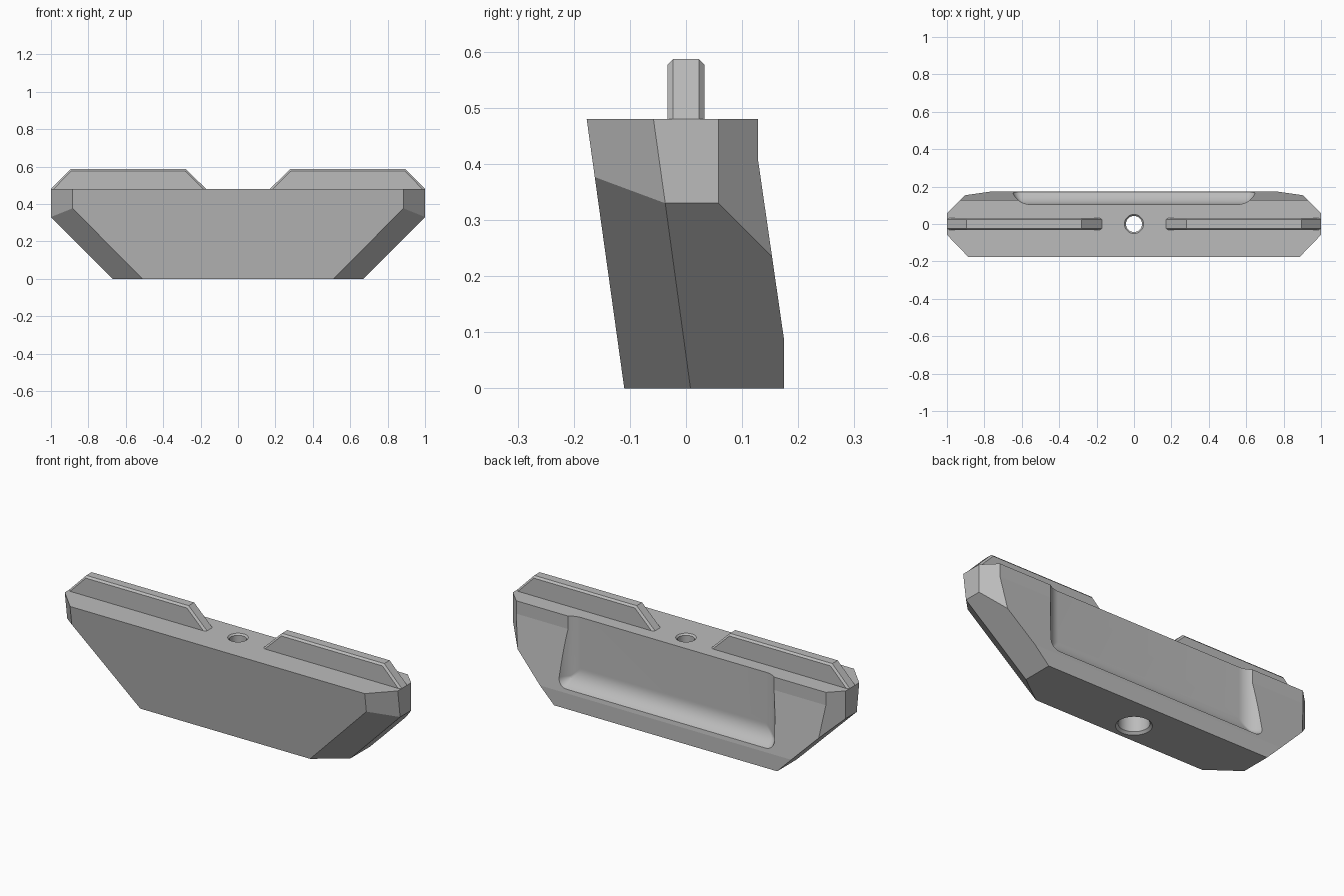
import bpy, bmesh, math
from mathutils import Vector

if "Cube" in bpy.data.objects:
    bpy.data.objects.remove(bpy.data.objects["Cube"])

grey = bpy.data.materials.new("plain_grey")
grey.diffuse_color = (0.5, 0.5, 0.5, 1)
grey.use_nodes = True
grey.node_tree.nodes["Principled BSDF"].inputs["Base Color"].default_value = grey.diffuse_color


def make_object(name, bm):
    bmesh.ops.recalc_face_normals(bm, faces=bm.faces)
    mesh = bpy.data.meshes.new(name)
    bm.to_mesh(mesh)
    bm.free()
    mesh.materials.append(grey)
    ob = bpy.data.objects.new(name, mesh)
    bpy.context.collection.objects.link(ob)
    return ob


def loft(rings):
    """Skin closed rings of points and cap both ends."""
    bm = bmesh.new()
    vs = [[bm.verts.new(p) for p in r] for r in rings]
    n = len(vs[0])
    for a, b in zip(vs, vs[1:]):
        for i in range(n):
            j = (i + 1) % n
            bm.faces.new((a[i], a[j], b[j], b[i]))
    bm.faces.new(vs[0])
    bm.faces.new(vs[-1])
    return bm


def activate(ob):
    bpy.ops.object.select_all(action='DESELECT')
    ob.select_set(True)
    bpy.context.view_layer.objects.active = ob


def cut(ob, cutter):
    mod = ob.modifiers.new("cut", 'BOOLEAN')
    mod.operation, mod.solver, mod.object = 'DIFFERENCE', 'EXACT', cutter
    activate(ob)
    bpy.ops.object.modifier_apply(modifier=mod.name)
    bpy.data.objects.remove(cutter)


# Body: leaning cross-section swept across, then trimmed by chamfer planes
section = [(-.11, 0), (.175, 0), (.175, .085), (.128, .41), (.128, .48), (-.177, .48)]
bm = loft([[(x, y, z) for y, z in section] for x in (-1, 1)])
chamfers = [
    ((.67, 0, 0), (1, 0, .33), (1, .1, .33)),                    # underside slope
    ((1, .058, .48), (1, .058, .33), (.93, .128, .48)),          # back corner
    ((1, -.058, .48), (1, -.037, .33), (.885, -.177, .48)),      # upper front corner
    ((1, -.037, .33), (.67, .008, 0), (.51, -.11, 0)),           # lower front corner
]
for side in (-1, 1):
    for pts in chamfers:
        a, b, c = [Vector((x * side, y, z)) for x, y, z in pts]
        normal = (b - a).cross(c - a).normalized()
        if normal.dot(Vector((0, 0, .24)) - a) > 0:
            normal = -normal
        res = bmesh.ops.bisect_plane(
            bm, geom=bm.verts[:] + bm.edges[:] + bm.faces[:], dist=1e-5,
            plane_co=a, plane_no=normal, clear_outer=True)
        edges = [e for e in res['geom_cut']
                 if isinstance(e, bmesh.types.BMEdge) and e.is_boundary]
        bmesh.ops.edgenet_fill(bm, edges=edges)
body = make_object("body", bm)

# Back pocket: open at the top, with a rounded fillet around its floor
R, HALF, BOTTOM, FLOOR, CORNER = .1, .655, .1, .105, .055


def pocket_ring(inset, y):
    w, z0 = HALF - inset, BOTTOM + inset
    r = max(CORNER - inset, .008)
    ring = [(-w, y, .7)]
    for cx, start in ((-w + r, math.pi), (w - r, 1.5 * math.pi)):
        for i in range(17):
            t = start + i * math.pi / 32
            ring.append((cx + r * math.cos(t), y, z0 + r + r * math.sin(t)))
    return ring + [(w, y, .7)]


rings = []
for i in range(17):
    t = i * math.pi / 32
    rings.append(pocket_ring(R * (1 - math.sin(t)), FLOOR + R * (1 - math.cos(t))))
rings.append(pocket_ring(0, .4))
cut(body, make_object("pocket_cutter", loft(rings)))

# Stepped vertical bore with chamfered mouths
bore = [(.087, -.05), (.087, 0), (.075, .012), (.075, .3), (.043, .3),
        (.043, .472), (.051, .48), (.051, .55)]
rings = [[(r * math.cos(k * math.tau / 64), r * math.sin(k * math.tau / 64), z)
          for k in range(64)] for r, z in bore]
cut(body, make_object("bore_cutter", loft(rings)))

# Top rails with chamfered edges
outline = [(.17, .48), (.28, .587), (.895, .587), (1, .48)]
for side, name in ((-1, "left_rail"), (1, "right_rail")):
    bm = loft([[(x * side, y, z) for x, z in outline] for y in (-.033, .033)])
    bmesh.ops.recalc_face_normals(bm, faces=bm.faces)
    edges = [e for e in bm.edges
             if abs(e.verts[0].co.y - e.verts[1].co.y) < 1e-4
             and max(v.co.z for v in e.verts) > .5]
    bmesh.ops.bevel(bm, geom=edges, offset=.01, segments=1, affect='EDGES')
    make_object(name, bm)

# Smooth only the fine curved strips
activate(body)
bpy.ops.object.shade_smooth_by_angle(angle=math.radians(7))
